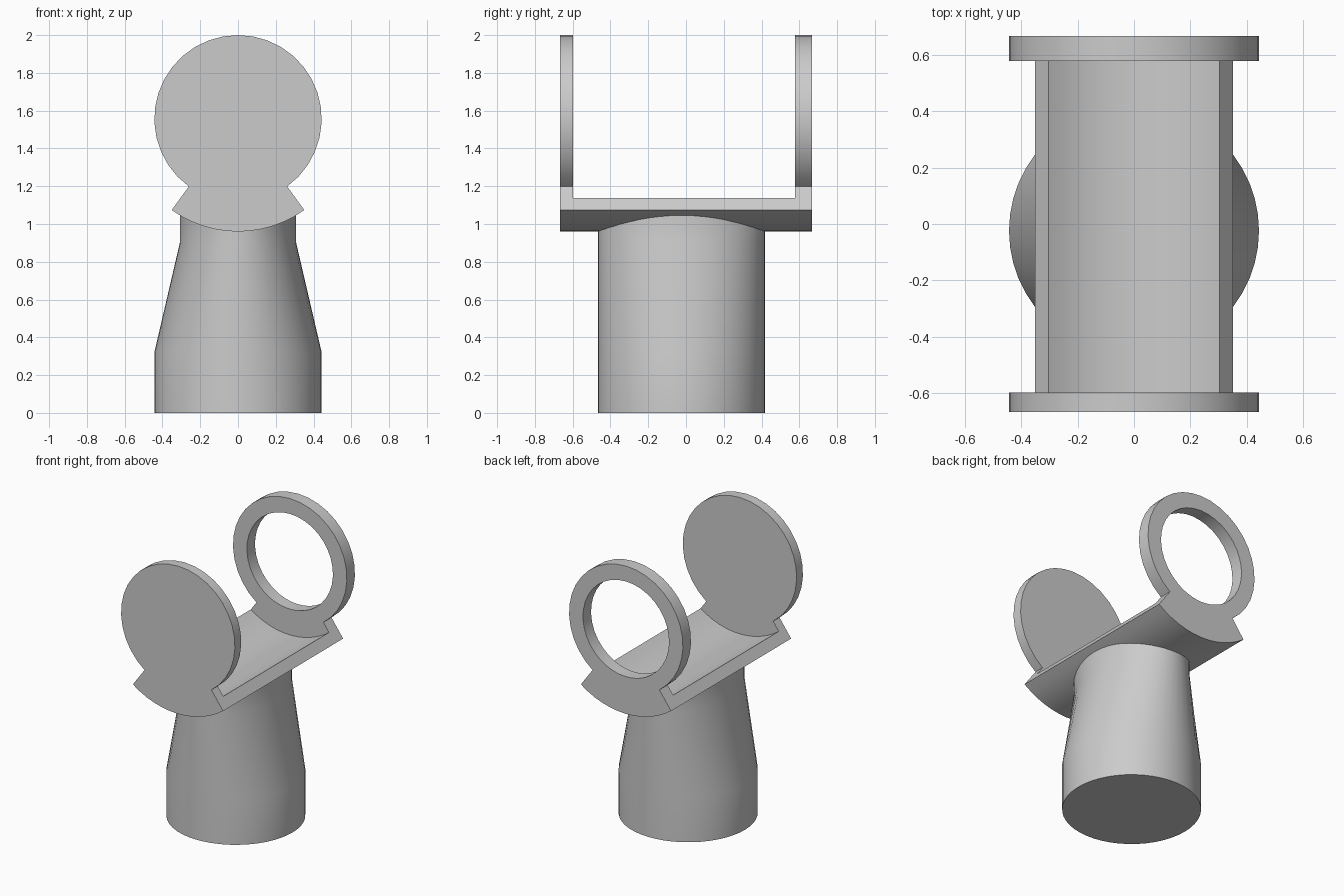
import bpy, bmesh
from math import sin, cos, pi, radians, sqrt

if "Cube" in bpy.data.objects:
    bpy.data.objects.remove(bpy.data.objects["Cube"], do_unlink=True)

grey = bpy.data.materials.new("plain grey")
grey.use_nodes = True
grey.diffuse_color = (0.6, 0.6, 0.6, 1)
grey.node_tree.nodes["Principled BSDF"].inputs["Base Color"].default_value = (0.6, 0.6, 0.6, 1)

AXIS_Z = 1.557          # height of the cradle axis
DISC_R = 0.443          # end discs and foot of the pedestal
CRADLE_R = 0.597        # outside of the trough
TROUGH_R = 0.517        # inside of the trough
HOLE_R = 0.335
SPREAD = radians(36)    # half opening angle of the trough
DOWN = 1.5 * pi


def finish(bm, name):
    bmesh.ops.remove_doubles(bm, verts=bm.verts, dist=1e-5)
    bmesh.ops.recalc_face_normals(bm, faces=bm.faces)
    mesh = bpy.data.meshes.new(name)
    bm.to_mesh(mesh)
    bm.free()
    obj = bpy.data.objects.new(name, mesh)
    mesh.materials.append(grey)
    bpy.context.collection.objects.link(obj)
    bpy.ops.object.select_all(action='DESELECT')
    obj.select_set(True)
    bpy.context.view_layer.objects.active = obj
    bpy.ops.object.shade_smooth_by_angle(angle=radians(30))
    return obj


def arc(radius, start, end, steps):
    return [(radius, start + (end - start) * i / steps) for i in range(steps + 1)]


def bridge(bm, a, b):
    for i in range(len(a)):
        j = (i + 1) % len(a)
        bm.faces.new((a[i], a[j], b[j], b[i]))


def prism(name, outline, y0, y1, hole=None):
    """Extrude a polar outline about the cradle axis, with an optional round hole."""
    bm = bmesh.new()

    def loop(points, y):
        return [bm.verts.new((r * cos(a), y, AXIS_Z + r * sin(a))) for r, a in points]

    front, back = loop(outline, y0), loop(outline, y1)
    bridge(bm, front, back)
    if hole:
        rim = [(hole, a) for r, a in outline]
        rim_front, rim_back = loop(rim, y0), loop(rim, y1)
        bridge(bm, rim_front, rim_back)
        bridge(bm, front, rim_front)
        bridge(bm, back, rim_back)
    else:
        bm.faces.new(front)
        bm.faces.new(back)
    return finish(bm, name)


# End plates: a disc with a wider sector below it
lower = arc(CRADLE_R, DOWN - SPREAD, DOWN + SPREAD, 12)
plate = arc(DISC_R, DOWN + SPREAD, DOWN - SPREAD + 2 * pi, 28) + lower
prism("front_plate", plate, -0.667, -0.597)
prism("back_ring_plate", plate, 0.577, 0.667, hole=HOLE_R)

# Curved trough between the plates
trough = lower + arc(TROUGH_R, DOWN + SPREAD, DOWN - SPREAD, 12)
prism("trough", trough, -0.597, 0.577)

# Pedestal: round foot narrowing in x, its top shaped to the trough
bm = bmesh.new()
SEGMENTS = 48
rings = []
for half_width, z in ((DISC_R, 0), (DISC_R, 0.32), (0.308, 0.9), (0.308, None)):
    ring = []
    for i in range(SEGMENTS):
        a = 2 * pi * i / SEGMENTS
        x, y = half_width * cos(a), DISC_R * sin(a) - 0.024
        top = AXIS_Z - sqrt(CRADLE_R ** 2 - x * x) + 0.004
        ring.append(bm.verts.new((x, y, top if z is None else z)))
    rings.append(ring)
for a, b in zip(rings, rings[1:]):
    bridge(bm, a, b)
bm.faces.new(rings[0])
finish(bm, "pedestal")
